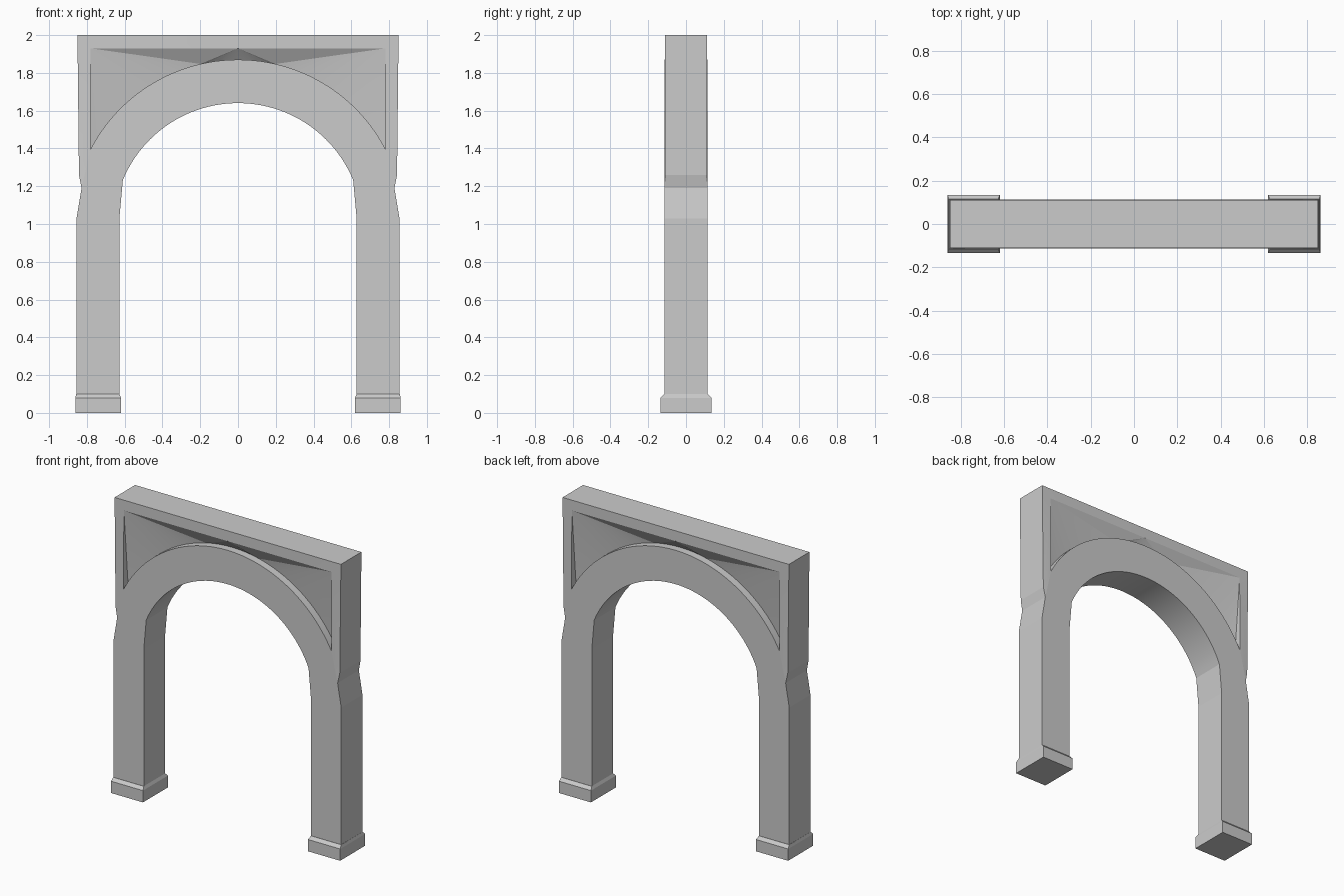
import bpy, bmesh
from math import sin, cos, radians

if "Cube" in bpy.data.objects:
    bpy.data.objects.remove(bpy.data.objects["Cube"])

N = 24            # arc segments per half
FRONT = 0.114     # half depth of legs and arch band
FRAME = 0.110     # half depth of upper frame
DEEP = 0.062      # half depth of recessed panel beside the arch


def finish(name, bm):
    bmesh.ops.remove_doubles(bm, verts=bm.verts, dist=1e-5)
    bmesh.ops.recalc_face_normals(bm, faces=bm.faces)
    me = bpy.data.meshes.new(name)
    bm.to_mesh(me)
    bm.free()
    ob = bpy.data.objects.new(name, me)
    bpy.context.collection.objects.link(ob)
    return ob


def arc(radius, centre_z, end_angle, y):
    return [(radius * sin(radians(end_angle * k / N)), y,
             centre_z + radius * cos(radians(end_angle * k / N)))
            for k in range(N + 1)]


def to_mid(p):
    return (p[0], 0, p[2])


# One quarter of the arch (right half, front half)
inner = arc(0.66, 0.98, 67.5, -FRONT)
outer = arc(0.88, 0.99, 62.6, -FRONT)
deep = [(x, -DEEP, z) for x, y, z in outer]
panel_top = (0, -FRAME, 1.93)
panel_corner = (0.78, -FRAME, 1.93)
top_mid = (0, -FRAME, 2.0)
top_corner = (0.85, -FRAME, 2.0)
shoulder = (0.842, -0.111, 1.26)
waist = (0.828, -FRONT, 1.19)
knee_out, knee_in = (0.855, -FRONT, 1.03), (0.628, -FRONT, 1.03)
foot_out, foot_in = (0.855, -FRONT, 0.09), (0.628, -FRONT, 0.09)

faces = []
split = next(k for k, p in enumerate(outer) if p[0] > 0.19)
for k in range(N):
    faces.append((inner[k], inner[k + 1], outer[k + 1], outer[k]))      # band
    faces.append((outer[k], outer[k + 1], deep[k + 1], deep[k]))        # extrados
    hub = panel_top if k < split else panel_corner
    faces.append((hub, deep[k], deep[k + 1]))                           # panel
faces += [
    (panel_top, deep[split], panel_corner),
    (panel_corner, outer[N], deep[N]),
    (panel_top, panel_corner, top_corner, top_mid),
    (panel_corner, outer[N], shoulder, top_corner),
    (outer[N], inner[N], waist),
    (outer[N], waist, shoulder),
    (inner[N], knee_in, knee_out, waist),
    (knee_in, foot_in, foot_out, knee_out),
]
# Edges swept through the depth: soffit, legs, sides and top
outline = inner + [knee_in, foot_in, foot_out, knee_out, waist,
                   shoulder, top_corner, top_mid]
for a, b in zip(outline, outline[1:]):
    faces.append((a, b, to_mid(b), to_mid(a)))

# Mirror the quarter on both axes
bm = bmesh.new()
for sx in (1, -1):
    for sy in (1, -1):
        for f in faces:
            bm.faces.new([bm.verts.new((sx * x, sy * y, z)) for x, y, z in f])
arch = finish("arch", bm)
bpy.context.view_layer.objects.active = arch
arch.select_set(True)
bpy.ops.object.shade_smooth_by_angle(angle=radians(5))
arch.select_set(False)

# Leg plinths with a chamfered top
for side, name in ((1, "right_plinth"), (-1, "left_plinth")):
    bm = bmesh.new()
    rings = []
    for x0, x1, y, z in ((0.62, 0.861, 0.134, 0), (0.62, 0.861, 0.134, 0.08),
                         (0.628, 0.856, 0.115, 0.1)):
        rings.append([bm.verts.new((side * a, b, z)) for a, b in
                      ((x0, -y), (x1, -y), (x1, y), (x0, y))])
    for lo, hi in zip(rings, rings[1:]):
        for i in range(4):
            j = (i + 1) % 4
            bm.faces.new((lo[i], lo[j], hi[j], hi[i]))
    bm.faces.new(rings[0])
    bm.faces.new(rings[-1])
    finish(name, bm)
